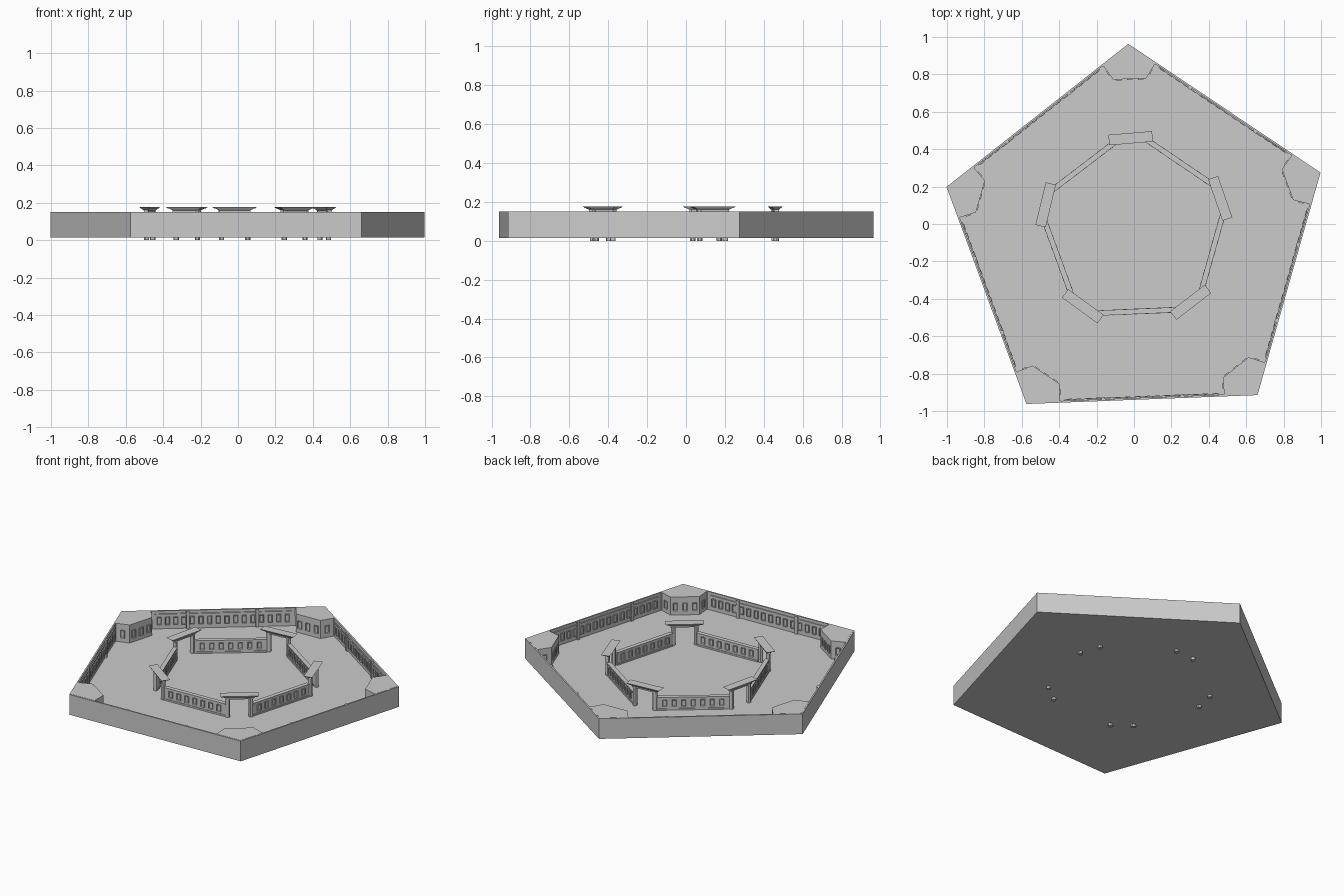
import bpy, bmesh
from math import radians, cos, sin, atan2
from mathutils import Vector, Matrix

if "Cube" in bpy.data.objects:
    bpy.data.objects.remove(bpy.data.objects["Cube"])

FLOOR, TOP, BASE = 0.03, 0.15, 0.015


def finish(bm, name, smooth=False):
    bmesh.ops.recalc_face_normals(bm, faces=bm.faces)
    me = bpy.data.meshes.new(name)
    bm.to_mesh(me)
    bm.free()
    ob = bpy.data.objects.new(name, me)
    bpy.context.collection.objects.link(ob)
    if smooth:
        bpy.context.view_layer.objects.active = ob
        ob.select_set(True)
        bpy.ops.object.shade_smooth_by_angle()
        ob.select_set(False)


def polar(r, a):
    return Vector((r * cos(a), r * sin(a)))


def prism(bm, pts, z0, z1):
    f = bm.faces.new([bm.verts.new((p[0], p[1], z0)) for p in pts])
    r = bmesh.ops.extrude_face_region(bm, geom=[f], use_keep_orig=True)
    top = [g for g in r['geom'] if isinstance(g, bmesh.types.BMFace)][0]
    for v in top.verts:
        v.co.z = z1
    return top


def box(bm, c, size, ang, z0, z1, taper=(1, 1)):
    # size = (length along ang, thickness); taper scales the bottom
    m = Matrix.Translation((c[0], c[1], 0)) @ Matrix.Rotation(ang, 4, 'Z')
    vs = []
    for z, k in ((z0, taper), (z1, (1, 1))):
        for x, y in ((-1, -1), (1, -1), (1, 1), (-1, 1)):
            vs.append(bm.verts.new(m @ Vector((x * size[0] / 2 * k[0], y * size[1] / 2 * k[1], z))))
    fs = [(3, 2, 1, 0), (4, 5, 6, 7), (0, 1, 5, 4), (1, 2, 6, 5), (2, 3, 7, 6), (3, 0, 4, 7)]
    return [bm.faces.new([vs[i] for i in f]) for f in fs]


def window_row(bm, a, b, n, z0, z1, w=0.028):
    # raised window frames with sunken panes, facing left of a -> b
    d = b - a
    ang = atan2(d.y, d.x)
    nrm = Vector((-d.y, d.x)).normalized()
    for i in range(n):
        c = a + d * ((i + 0.5) / n) + nrm * 0.002
        faces = box(bm, c, (w, 0.008), ang, z0, z1)
        bm.normal_update()
        bmesh.ops.inset_individual(bm, faces=[faces[4]], thickness=0.006, depth=-0.004)


# Outer pentagon tray: thin walls around a sunken floor
C, R, A0 = Vector((0.01, -0.088)), 1.052, radians(92.2)
angs = [A0 + radians(72 * k) for k in range(5)]
corner = [C + polar(R, a) for a in angs]
bm = bmesh.new()
top = prism(bm, corner, BASE, TOP)
bmesh.ops.recalc_face_normals(bm, faces=bm.faces)
bmesh.ops.inset_region(bm, faces=[top], thickness=0.012)
inner = bmesh.ops.extrude_discrete_faces(bm, faces=[top])['faces'][0]
for v in inner.verts:
    v.co.z = FLOOR
finish(bm, "courtyard_tray")

# Chamfered corner towers with windows
for k in range(5):
    u = -polar(1, angs[k])
    t = Vector((-u.y, u.x))
    P = lambda d, s: corner[k] + u * d + t * s
    pts = [P(0.01, 0), P(0.115, -0.145), P(0.115, -0.137), P(0.188, -0.088),
           P(0.188, 0.088), P(0.115, 0.137), P(0.115, 0.145)]
    bm = bmesh.new()
    prism(bm, pts, FLOOR - 0.002, TOP + 0.001)
    finish(bm, f"corner_tower_{k}")
    bm = bmesh.new()
    for i, n in ((3, 3), (2, 1), (4, 1)):
        window_row(bm, pts[i + 1], pts[i], n, 0.06, 0.11)
    finish(bm, f"tower_windows_{k}")

# Outer wall windows, ledges and pilasters
for k in range(5):
    a, b = corner[k], corner[(k + 1) % 5]
    d = (b - a).normalized()
    n = Vector((-d.y, d.x))
    s, e = a + d * 0.205 + n * 0.013, b - d * 0.205 + n * 0.013
    ang = atan2(d.y, d.x)
    cuts = [s, s.lerp(e, 0.25), s.lerp(e, 0.76), e]
    bm = bmesh.new()
    for i, cnt in enumerate((4, 8, 4)):
        window_row(bm, cuts[i], cuts[i + 1], cnt, 0.06, 0.11)
    for p in cuts[1:3]:
        box(bm, p, (0.02, 0.014), ang, FLOOR, TOP - 0.002)
    box(bm, (s + e) / 2, ((e - s).length, 0.006), ang, 0.125, 0.131)
    finish(bm, f"outer_wall_windows_{k}")

# Inner ring of five gates
IC, IR = Vector((0, -0.032)), 0.491
twist = [2.7, 2.4, -2, -0.5, -1]
posts = []
for k in range(5):
    a = radians(92.1 + 72 * k)
    c = IC + polar(IR, a)
    ta = a + radians(90 + twist[k])
    t = polar(1, ta)
    inn = -polar(1, a)
    bm = bmesh.new()
    for s in (-1, 1):
        p = c + t * 0.07 * s
        m = Matrix.Translation((p.x, p.y, 0.08))
        bmesh.ops.create_cone(bm, cap_ends=True, segments=12, radius1=0.014,
                              radius2=0.014, depth=0.16, matrix=m)
    finish(bm, f"gate_posts_{k}", True)
    posts.append((c - t * 0.078 + inn * 0.01, c + t * 0.078 + inn * 0.01))
    bm = bmesh.new()
    box(bm, c, (0.17, 0.024), ta, 0.15, 0.161)
    box(bm, c, (0.21, 0.046), ta, 0.16, 0.171, (0.8, 0.6))
    box(bm, c, (0.234, 0.056), ta, 0.17, 0.177, (0.92, 0.85))
    finish(bm, f"gate_roof_{k}")

# Windowed walls joining neighbouring gates
for k in range(5):
    a, b = posts[k][1], posts[(k + 1) % 5][0]
    d = b - a
    ang = atan2(d.y, d.x)
    n = Vector((-d.y, d.x)).normalized()
    mid = (a + b) / 2
    bm = bmesh.new()
    box(bm, mid, (d.length, 0.018), ang, FLOOR, 0.112)
    box(bm, mid, (d.length, 0.028), ang, 0.108, 0.116)
    box(bm, mid, (d.length, 0.026), ang, FLOOR, 0.04)
    finish(bm, f"inner_wall_{k}")
    bm = bmesh.new()
    window_row(bm, a + d * 0.04 + n * 0.009, b - d * 0.04 + n * 0.009, 7, 0.055, 0.098)
    window_row(bm, b - d * 0.04 - n * 0.009, a + d * 0.04 - n * 0.009, 7, 0.055, 0.098)
    finish(bm, f"inner_wall_windows_{k}")
